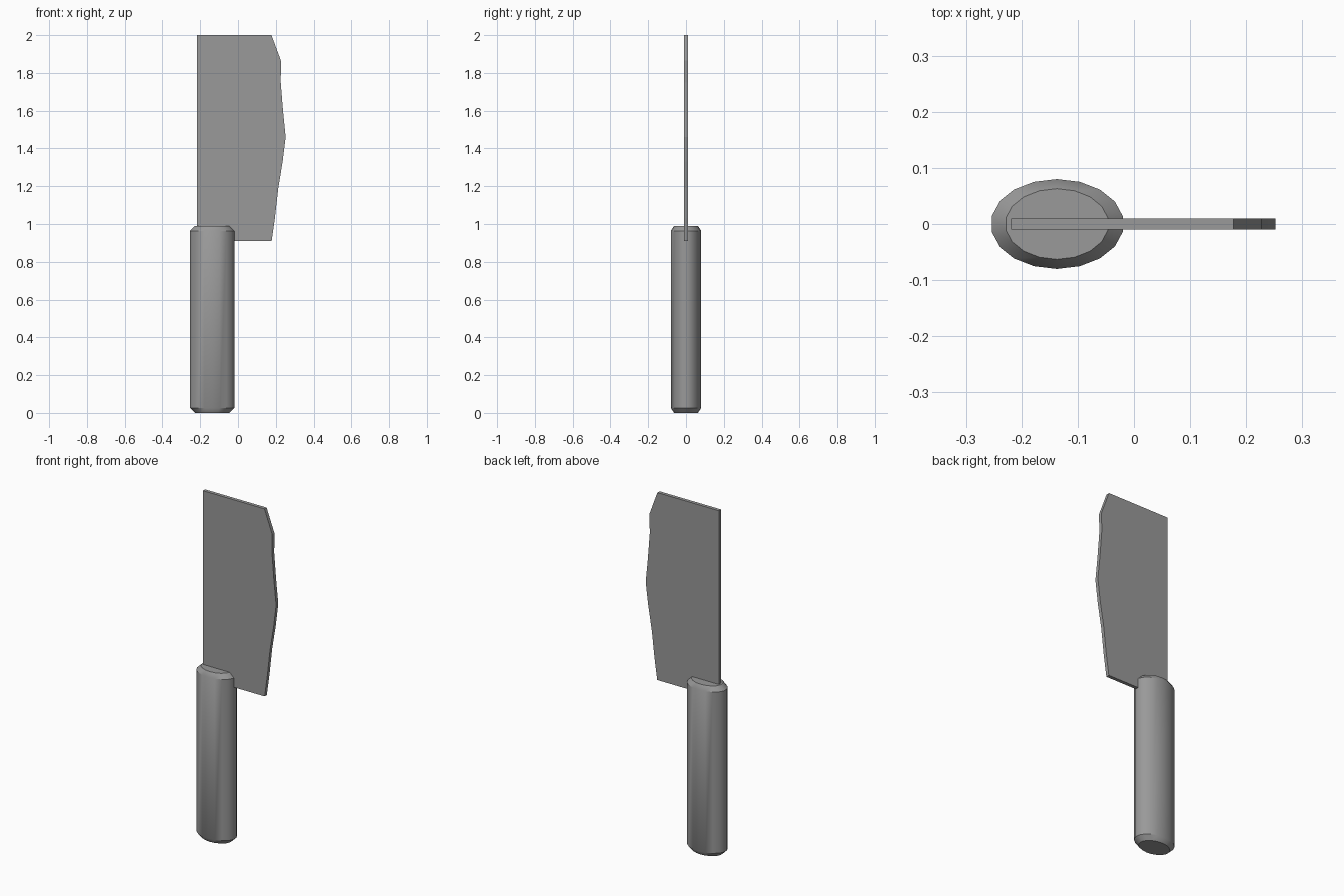
import bpy, bmesh
from math import cos, sin, tau, radians

if "Cube" in bpy.data.objects:
    bpy.data.objects.remove(bpy.data.objects["Cube"])

steel = bpy.data.materials.new("plain grey")
steel.use_nodes = True
grey = (0.32, 0.32, 0.32, 1)
steel.diffuse_color = grey
steel.node_tree.nodes["Principled BSDF"].inputs["Base Color"].default_value = grey


def add_object(name, bm):
    bmesh.ops.recalc_face_normals(bm, faces=bm.faces)
    mesh = bpy.data.meshes.new(name)
    bm.to_mesh(mesh)
    bm.free()
    mesh.materials.append(steel)
    obj = bpy.data.objects.new(name, mesh)
    bpy.context.collection.objects.link(obj)
    return obj


# Handle: oval rings bridged into a chamfered grip
SIDES = 18
bm = bmesh.new()
rings = []
for z, rx, ry in [(0, 0.092, 0.063), (0.026, 0.119, 0.08),
                  (0.964, 0.119, 0.08), (0.99, 0.092, 0.063)]:
    angles = [tau * (i + 0.5) / SIDES for i in range(SIDES)]
    rings.append([bm.verts.new((-0.137 + rx * cos(a), ry * sin(a), z)) for a in angles])
for low, high in zip(rings, rings[1:]):
    for i in range(SIDES):
        j = (i + 1) % SIDES
        bm.faces.new((low[i], low[j], high[j], high[i]))
bm.faces.new(rings[0])
bm.faces.new(rings[-1])
handle = add_object("handle", bm)
bpy.context.view_layer.objects.active = handle
handle.select_set(True)
bpy.ops.object.shade_smooth_by_angle(angle=radians(35))

# Blade: flat outline with a bellied cutting edge, extruded through its thickness
outline = [(-0.218, 0.91), (0.178, 0.91), (0.195, 1.03), (0.213, 1.19),
           (0.236, 1.33), (0.252, 1.46), (0.238, 1.6), (0.226, 1.75),
           (0.227, 1.865), (0.177, 2.0), (-0.218, 2.0)]
bm = bmesh.new()
face = bm.faces.new([bm.verts.new((x, -0.01, z)) for x, z in outline])
extruded = bmesh.ops.extrude_face_region(bm, geom=[face])["geom"]
bmesh.ops.translate(bm, vec=(0, 0.02, 0),
                    verts=[g for g in extruded if isinstance(g, bmesh.types.BMVert)])
add_object("blade", bm)
